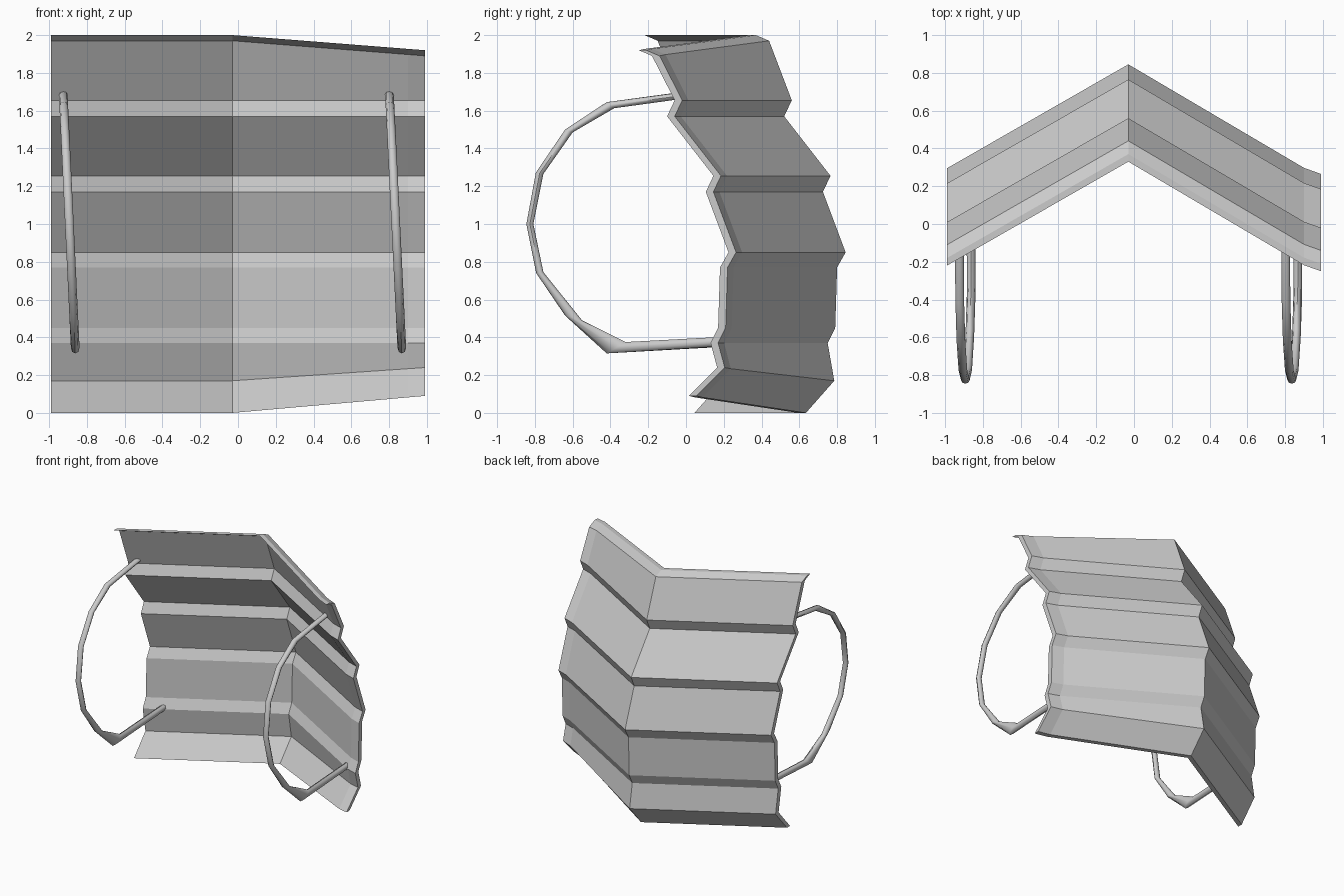
import bpy, bmesh
from math import cos, sin, pi, radians
from mathutils import Vector

if "Cube" in bpy.data.objects:
    bpy.data.objects.remove(bpy.data.objects["Cube"])


def loft(name, rings, smooth=None):
    """Skin a row of closed cross-sections and cap both ends."""
    bm = bmesh.new()
    rows = [[bm.verts.new(p) for p in ring] for ring in rings]
    n = len(rows[0])
    for a, b in zip(rows, rows[1:]):
        for i in range(n):
            j = (i + 1) % n
            bm.faces.new((a[i], a[j], b[j], b[i]))
    bm.faces.new(rows[0][::-1])
    bm.faces.new(rows[-1])
    bmesh.ops.recalc_face_normals(bm, faces=bm.faces)
    mesh = bpy.data.meshes.new(name)
    bm.to_mesh(mesh)
    bm.free()
    obj = bpy.data.objects.new(name, mesh)
    bpy.context.collection.objects.link(obj)
    if smooth:
        bpy.ops.object.select_all(action='DESELECT')
        obj.select_set(True)
        bpy.context.view_layer.objects.active = obj
        bpy.ops.object.shade_smooth_by_angle(angle=radians(smooth))
    return obj


# Stepped panel: (y, z, z change at the right end) along the central ridge
THICK = 0.04
profile = [(0.37, 2.00, -0.08), (0.44, 1.97, -0.08), (0.56, 1.655, 0), (0.52, 1.57, 0),
           (0.765, 1.255, 0), (0.725, 1.17, 0), (0.845, 0.85, 0), (0.80, 0.77, 0),
           (0.79, 0.45, 0), (0.75, 0.37, 0), (0.785, 0.17, 0.07), (0.635, 0.0, 0.09)]
# Chevron plan: x and y offset, with a slight bend near the right end
stations = [(-0.99, -0.55), (-0.03, 0), (0.90, -0.548), (0.99, -0.58)]
rings = []
for x, dy in stations:
    t = max(0, (x + 0.03) / 1.02)
    back = [Vector((x, y + dy, z + dz * t)) for y, z, dz in profile]
    front = [p - Vector((0, THICK, 0)) for p in reversed(back)]
    rings.append(back + front)
loft("stepped_panel", rings)

# Side hoops: outer and inner (y, z) points of the bent tube
hoop = [((-0.42, 1.645), (-0.38, 1.613)), ((-0.64, 1.50), (-0.60, 1.485)),
        ((-0.795, 1.272), (-0.755, 1.265)), ((-0.845, 1.0), (-0.808, 1.0)),
        ((-0.793, 0.74), (-0.755, 0.745)), ((-0.64, 0.515), (-0.55, 0.49)),
        ((-0.42, 0.315), (-0.32, 0.375))]


def make_hoop(name, x_top, x_bottom, y_top, y_bottom):
    path = ([((y_top, 1.705), (y_top, 1.67))] + hoop +
            [((y_bottom, 0.353), (y_bottom, 0.403))])
    sections = []
    for outer, inner in path:
        o, i = Vector((0, *outer)), Vector((0, *inner))
        mid, half = (o + i) / 2, (o - i) / 2
        mid.x = x_bottom + (x_top - x_bottom) * (mid.z - 0.35) / 1.33
        sections.append([mid + half * cos(a) + Vector((0.023 * sin(a), 0, 0))
                         for a in (k * pi / 4 for k in range(8))])
    loft(name, sections, smooth=50)


make_hoop("left_hoop", -0.925, -0.862, 0.02, 0.255)
make_hoop("right_hoop", 0.802, 0.867, 0.035, 0.20)
